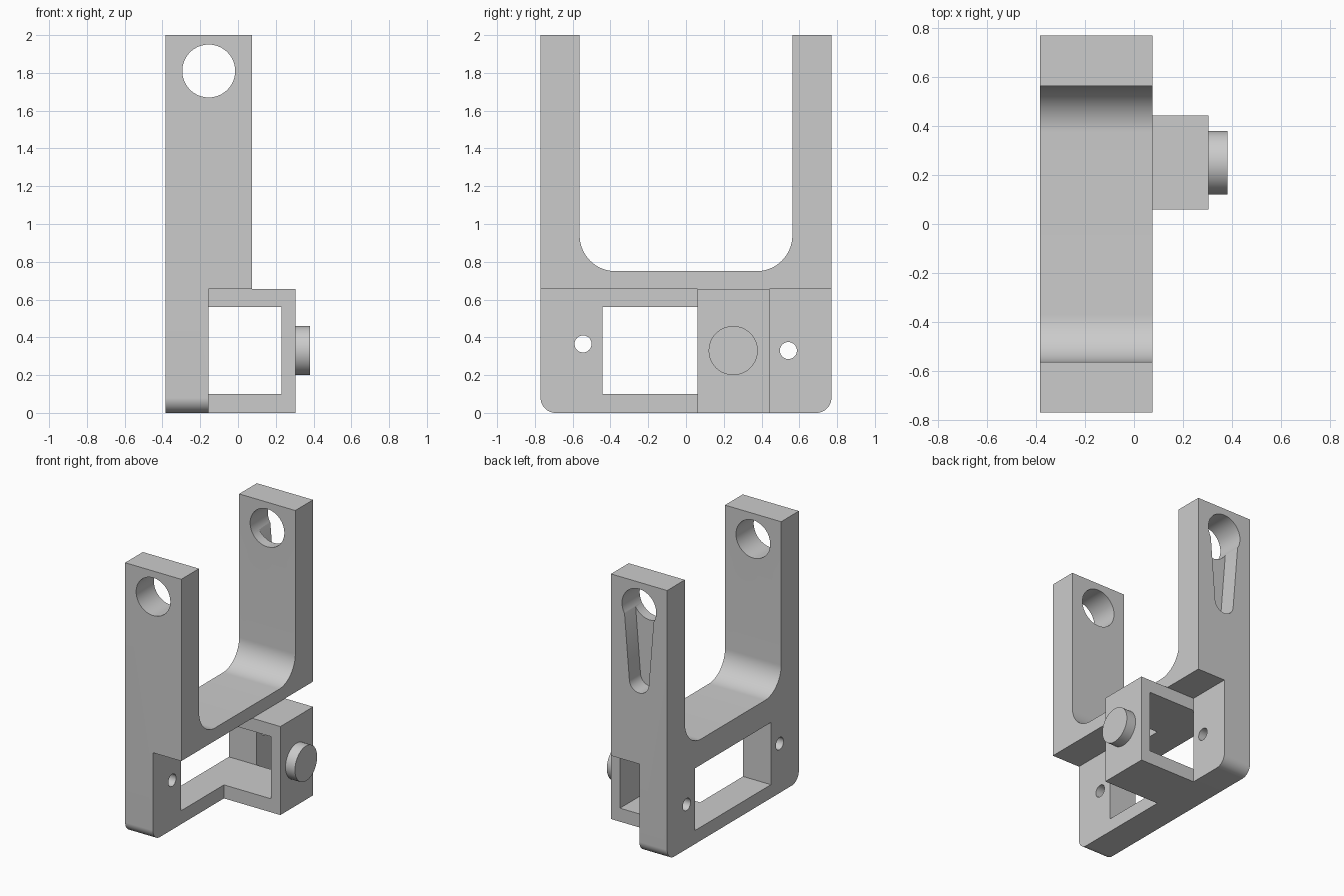
import bpy, bmesh, math
from mathutils import Vector

if "Cube" in bpy.data.objects:
    bpy.data.objects.remove(bpy.data.objects["Cube"], do_unlink=True)

GREY = (0.6, 0.6, 0.6, 1)
grey = bpy.data.materials.new("plain grey")
grey.use_nodes = True
grey.diffuse_color = GREY
grey.node_tree.nodes["Principled BSDF"].inputs["Base Color"].default_value = GREY


def arc(cx, cy, r, start, end, steps=24):
    """Points along an arc, angles in degrees."""
    angles = [math.radians(start + (end - start) * i / steps) for i in range(steps + 1)]
    return [(cx + r * math.cos(a), cy + r * math.sin(a)) for a in angles]


def circle(cx, cy, r):
    return arc(cx, cy, r, 0, 360, 64)[:-1]


def rect(x0, y0, x1, y1):
    return [(x0, y0), (x1, y0), (x1, y1), (x0, y1)]


def extrude(name, profile, axis, lo, hi):
    """Solid from a (y, z) profile along x, or an (x, z) profile along y."""
    place = (lambda p: (lo, *p)) if axis == "x" else (lambda p: (p[0], lo, p[1]))
    step = Vector((hi - lo, 0, 0) if axis == "x" else (0, hi - lo, 0))
    bm = bmesh.new()
    face = bm.faces.new([bm.verts.new(place(p)) for p in profile])
    result = bmesh.ops.extrude_face_region(bm, geom=[face])
    moved = [v for v in result["geom"] if isinstance(v, bmesh.types.BMVert)]
    bmesh.ops.translate(bm, verts=moved, vec=step)
    bmesh.ops.recalc_face_normals(bm, faces=bm.faces)
    mesh = bpy.data.meshes.new(name)
    bm.to_mesh(mesh)
    bm.free()
    mesh.materials.append(grey)
    obj = bpy.data.objects.new(name, mesh)
    bpy.context.collection.objects.link(obj)
    return obj


def activate(obj):
    bpy.ops.object.select_all(action="DESELECT")
    obj.select_set(True)
    bpy.context.view_layer.objects.active = obj


def cut(target, profile, axis, lo, hi):
    cutter = extrude("cutter", profile, axis, lo, hi)
    mod = target.modifiers.new("cut", "BOOLEAN")
    mod.operation, mod.solver, mod.object = "DIFFERENCE", "EXACT", cutter
    activate(target)
    bpy.ops.object.modifier_apply(modifier=mod.name)
    bpy.data.objects.remove(cutter, do_unlink=True)


BACK, STEP, FRONT = -0.385, -0.157, 0.075
MID = (BACK + FRONT) / 2
W, INNER, FLOOR, LEDGE = 0.77, 0.563, 0.75, 0.655
FILLET, CORNER = 0.19, 0.08

# U-shaped bracket: half outline, then mirrored
half = arc(W - CORNER, CORNER, CORNER, -90, 0)
half += [(W, 2), (INNER, 2)]
half += arc(INNER - FILLET, FLOOR + FILLET, FILLET, 0, -90)
outline = half + [(-y, z) for y, z in reversed(half)]
bracket = extrude("bracket", outline, "x", BACK, FRONT)

# Thin lower plate with window and screw holes
cut(bracket, rect(-1, -1, 1, LEDGE), "x", STEP, 1)
cut(bracket, rect(-0.443, 0.1, 0.443, 0.56), "x", -1, 1)
for y, z in ((-0.545, 0.365), (0.542, 0.33)):
    cut(bracket, circle(y, z, 0.045), "x", -1, 1)

# Round holes through both arms
cut(bracket, circle(MID, 1.81, 0.14), "y", -1, 1)

# Tapered blind slot below one hole
slot = arc(MID, 1.26, 0.08, 180, 360) + [(MID + 0.125, 1.81), (MID - 0.125, 1.81)]
cut(bracket, slot, "y", 0.64, 1)

# Side frame, open through its depth
frame = [(STEP, 0), (0.305, 0), (0.305, LEDGE), (STEP, LEDGE),
         (STEP, 0.56), (0.23, 0.56), (0.23, 0.1), (STEP, 0.1)]
side_frame = extrude("side_frame", frame, "y", 0.06, 0.443)

# Round boss on the frame
boss = extrude("round_boss", circle(0.25, 0.33, 0.13), "x", 0.305, 0.382)

for obj in (bracket, side_frame, boss):
    activate(obj)
    bpy.ops.object.shade_smooth_by_angle(angle=math.radians(30))
